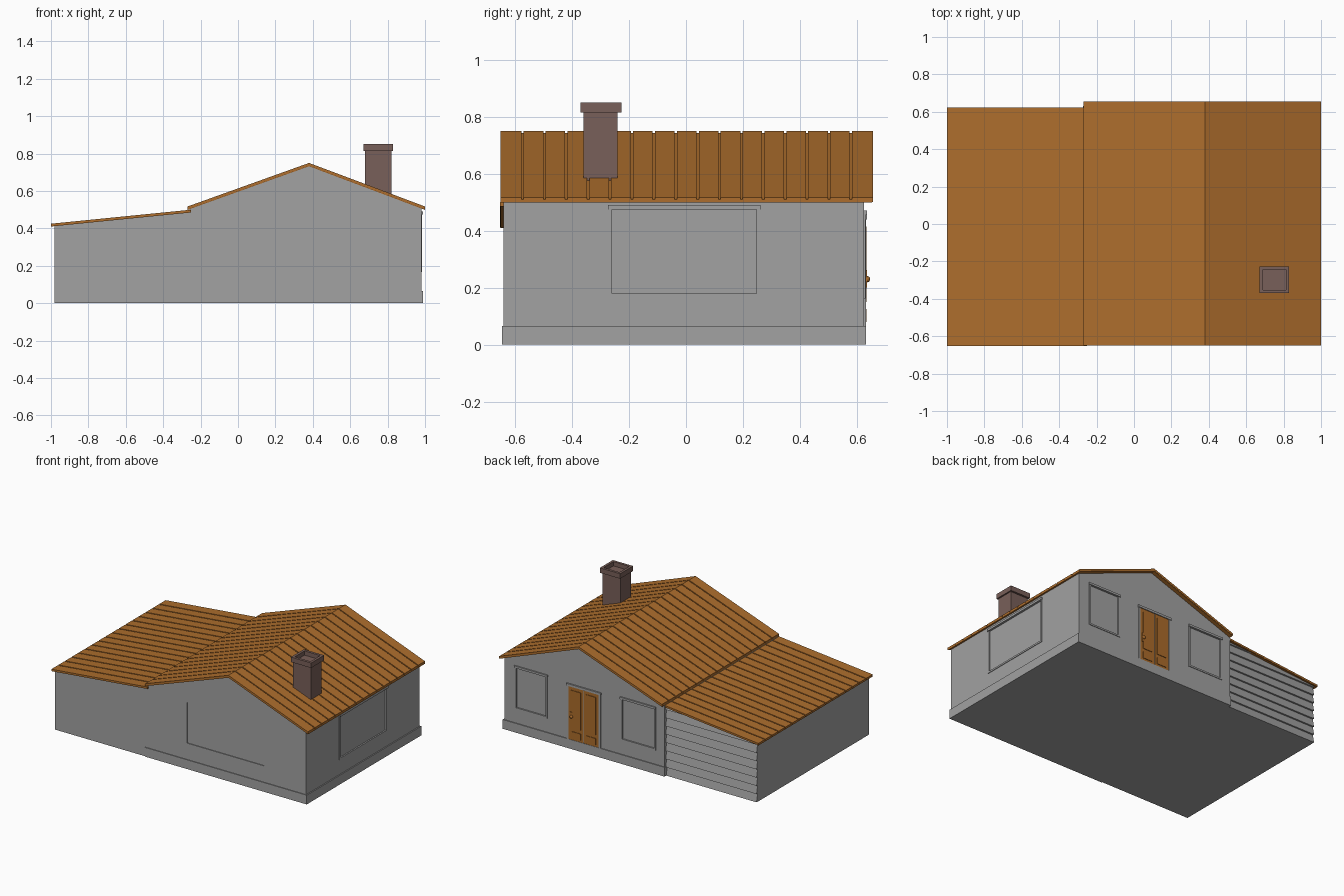
import bpy, bmesh, math
from mathutils import Matrix, Vector

if "Cube" in bpy.data.objects:
    bpy.data.objects.remove(bpy.data.objects["Cube"])


def material(name, rgb):
    m = bpy.data.materials.new(name)
    m.diffuse_color = (*rgb, 1)
    m.use_nodes = True
    m.node_tree.nodes["Principled BSDF"].inputs["Base Color"].default_value = m.diffuse_color
    return m


WALL = material("grey render", (0.36, 0.36, 0.36))
ROOF = material("orange brown roof", (0.42, 0.155, 0.026))
BRICK = material("brown brick", (0.19, 0.115, 0.10))
WOOD = material("door wood", (0.41, 0.15, 0.024))


def finish(bm, name, mat):
    bmesh.ops.recalc_face_normals(bm, faces=bm.faces)
    me = bpy.data.meshes.new(name)
    bm.to_mesh(me)
    bm.free()
    ob = bpy.data.objects.new(name, me)
    me.materials.append(mat)
    bpy.context.collection.objects.link(ob)
    return ob


def add_box(bm, x, y, z):
    size = Vector((x[1] - x[0], y[1] - y[0], z[1] - z[0]))
    mid = Vector((x[0] + x[1], y[0] + y[1], z[0] + z[1])) / 2
    bmesh.ops.create_cube(bm, size=1,
                          matrix=Matrix.Translation(mid) @ Matrix.Diagonal((*size, 1)))


def boxes(name, mat, *dims):
    bm = bmesh.new()
    for d in dims:
        add_box(bm, *d)
    return finish(bm, name, mat)


def add_prism(bm, pts, axis, a, b):
    """Extrude a 2D outline along x (points are y,z) or y (points are x,z)."""
    place = (lambda p, t: (p[0], t, p[1])) if axis == "y" else (lambda p, t: (t, p[0], p[1]))
    lo = [bm.verts.new(place(p, a)) for p in pts]
    hi = [bm.verts.new(place(p, b)) for p in pts]
    bm.faces.new(lo)
    bm.faces.new(hi[::-1])
    n = len(pts)
    for i in range(n):
        bm.faces.new((lo[i], lo[(i + 1) % n], hi[(i + 1) % n], hi[i]))


def prism(name, mat, pts, axis, a, b):
    bm = bmesh.new()
    add_prism(bm, pts, axis, a, b)
    return finish(bm, name, mat)


F, B, R = -0.64, 0.625, 0.98      # front, back and right wall planes

# House body, plinth and garage body
house = prism("house_walls", WALL,
              [(-0.27, 0), (R, 0), (R, 0.508), (0.38, 0.734), (-0.27, 0.502)], "y", F, B)
boxes("plinth", WALL, ((-0.274, 0.988), (-0.645, 0.631), (0, 0.065)))
prism("garage_walls", WALL,
      [(-0.98, 0), (-0.26, 0), (-0.26, 0.485), (-0.98, 0.413)], "y", F, 0.597)

# Shallow window recesses
cutter = boxes("window_cutter", WALL,
               ((0.05, 0.65), (F - 0.05, F + 0.005), (0.18, 0.467)),
               ((R - 0.006, R + 0.05), (-0.26, 0.248), (0.18, 0.475)),
               ((0.655, 0.885), (B - 0.006, B + 0.05), (0.175, 0.455)),
               ((-0.19, 0.06), (B - 0.006, B + 0.05), (0.175, 0.455)))
cutter.hide_render = True
cutter.hide_viewport = True
mod = house.modifiers.new("recesses", "BOOLEAN")
mod.operation = "DIFFERENCE"
mod.solver = "EXACT"
mod.object = cutter

# Window frames and lintels on the right and back walls
w = 0.012
for name, plane, a, b, z0, z1 in (("right", "x", -0.26, 0.248, 0.18, 0.475),
                                  ("back_a", "y", 0.655, 0.885, 0.175, 0.455),
                                  ("back_b", "y", -0.19, 0.06, 0.175, 0.455)):
    p = R if plane == "x" else B
    rects = [((a - w, a), (z0 - w, z1)), ((b, b + w), (z0 - w, z1)), ((a, b), (z0 - w, z0))]
    dims = [(s, (p - 0.004, p + 0.004), z) for s, z in rects]
    dims.append(((a - 0.014, b + 0.014), (p - 0.004, p + 0.009), (z1, z1 + 0.015)))
    if plane == "x":
        dims = [(t, s, z) for s, t, z in dims]
    boxes(name + "_window_frame", WALL, *dims)

# Lap boards of the garage door, narrowing at the top to follow the roof slope
step = 0.058
bm = bmesh.new()
for i in range(9):
    z = i * step
    z1 = min(z + step, 0.49)
    add_prism(bm, [(0.58, z), (0.612, z), (0.600, z1), (0.58, z1)], "x", -0.979, -0.27)
slope = Vector((-0.072, 0, 0.72))
geom = bm.verts[:] + bm.edges[:] + bm.faces[:]
cut = bmesh.ops.bisect_plane(bm, geom=geom, plane_co=(-0.98, 0, 0.413),
                             plane_no=slope, clear_outer=True)
finish(bm, "garage_door_boards", WALL)


# Roofs: a base sheet with raised boards separated by grooves
def roof(name, top, y0, y1, thick, count):
    def outline(drop, depth):
        return ([(x, z - drop) for x, z in top] +
                [(x, z - depth) for x, z in reversed(top)])
    bm = bmesh.new()
    add_prism(bm, outline(0.008, thick), "y", y0 + 0.002, y1 - 0.002)
    pitch = (y1 - y0) / count
    for i in range(count):
        add_prism(bm, outline(0, thick - 0.002), "y",
                  y0 + i * pitch + (0.004 if i else 0),
                  y0 + (i + 1) * pitch - (0.004 if i < count - 1 else 0))
    finish(bm, name, ROOF)


roof("house_roof", [(-0.27, 0.517), (0.38, 0.75), (1.0, 0.517)], -0.65, 0.655, 0.018, 17)
roof("garage_roof", [(-1.0, 0.425), (-0.25, 0.50)], -0.652, 0.622, 0.015, 17)

# Chimney with a hollow cap
boxes("chimney_stack", BRICK, ((0.68, 0.82), (-0.36, -0.24), (0.55, 0.816)))
bm = bmesh.new()
add_box(bm, (0.672, 0.83), (-0.37, -0.226), (0.815, 0.85))
bm.faces.ensure_lookup_table()
lid = max(bm.faces, key=lambda f: f.calc_center_median().z)
bmesh.ops.inset_region(bm, faces=[lid], thickness=0.025)
bmesh.ops.translate(bm, verts=bmesh.ops.extrude_discrete_faces(bm, faces=[lid])["faces"][0].verts[:],
                    vec=(0, 0, -0.03))
finish(bm, "chimney_cap", BRICK)

# Double door on the back wall: leaves, raised panels, frame and knob
x0, x1, xm = 0.24, 0.475, 0.358
boxes("door_leaves", WOOD,
      ((x0, xm - 0.003), (B - 0.01, B + 0.004), (0.06, 0.44)),
      ((xm + 0.003, x1), (B - 0.01, B + 0.004), (0.06, 0.44)))
panels = []
for a, b in ((x0, xm), (xm, x1)):
    for z in ((0.08, 0.125), (0.15, 0.415)):
        panels.append(((a + 0.022, b - 0.022), (B, B + 0.008), z))
boxes("door_panels", WOOD, *panels)
boxes("door_frame", WALL,
      ((x0 - 0.014, x0), (B - 0.005, B + 0.006), (0.06, 0.44)),
      ((x1, x1 + 0.014), (B - 0.005, B + 0.006), (0.06, 0.44)),
      ((x0 - 0.018, x1 + 0.018), (B - 0.005, B + 0.01), (0.44, 0.456)))
boxes("knob_plate", WOOD, ((0.438, 0.462), (B, B + 0.009), (0.2, 0.262)))
bm = bmesh.new()
bmesh.ops.create_uvsphere(bm, u_segments=16, v_segments=10, radius=0.011,
                          matrix=Matrix.Translation((0.45, 0.635, 0.23)))
knob = finish(bm, "door_knob", WOOD)
for f in knob.data.polygons:
    f.use_smooth = True
